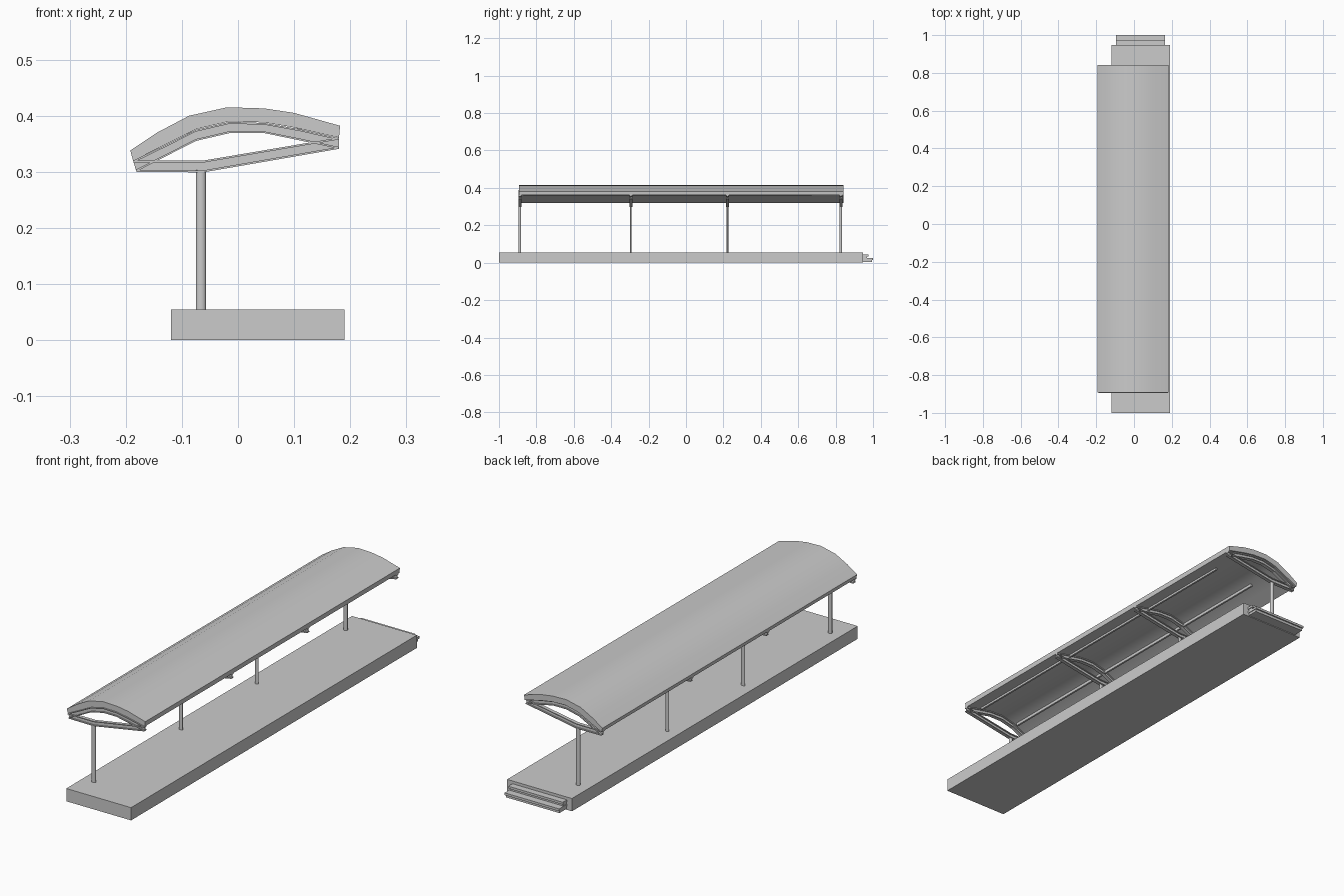
import bpy, bmesh, math

if "Cube" in bpy.data.objects:
    bpy.data.objects.remove(bpy.data.objects["Cube"])


def finish(bm, name):
    bmesh.ops.recalc_face_normals(bm, faces=bm.faces)
    me = bpy.data.meshes.new(name)
    bm.to_mesh(me)
    bm.free()
    ob = bpy.data.objects.new(name, me)
    bpy.context.collection.objects.link(ob)
    return ob


def add_strip(bm, top, bottom, y0, y1):
    """Closed band between two x-z polylines, running from y0 to y1."""
    rings = []
    for (xt, zt), (xb, zb) in zip(top, bottom):
        rings.append([bm.verts.new(c) for c in
                      ((xt, y0, zt), (xt, y1, zt), (xb, y1, zb), (xb, y0, zb))])
    for a, b in zip(rings, rings[1:]):
        for i in range(4):
            j = (i + 1) % 4
            bm.faces.new((a[i], a[j], b[j], b[i]))
    bm.faces.new(rings[0])
    bm.faces.new(rings[-1][::-1])


def box(name, x0, x1, y0, y1, z0, z1):
    bm = bmesh.new()
    add_strip(bm, [(x0, z1), (x1, z1)], [(x0, z0), (x1, z0)], y0, y1)
    return finish(bm, name)


def mix(a, b, t):
    return [(p[0] + (q[0] - p[0]) * t, p[1] + (q[1] - p[1]) * t) for p, q in zip(a, b)]


def i_beam(name, top, bottom, y, width):
    """Web with a flange along the top and bottom edges."""
    bm = bmesh.new()
    for t0, t1, w in ((0, 0.17, width), (0.17, 0.83, width * 0.25), (0.83, 1, width)):
        add_strip(bm, mix(top, bottom, t0), mix(top, bottom, t1), y - w / 2, y + w / 2)
    return finish(bm, name)


# Platform and the two end steps with overhanging treads
box("platform", -0.119, 0.19, -1, 0.947, 0, 0.055)
for i, (y, z) in enumerate(((0.975, 0.043), (1.0, 0.024))):
    box(f"step_tread_{i}", -0.095, 0.165, 0.94, y, z - 0.01, z)
    box(f"step_riser_{i}", -0.092, 0.162, 0.94, y - 0.006, 0.003, z - 0.01)

# Curved roof
roof_top = [(-0.192, 0.338), (-0.144, 0.370), (-0.087, 0.400), (-0.019, 0.415),
            (0.047, 0.413), (0.10, 0.405), (0.182, 0.382)]
roof_under = [(-0.187, 0.320), (-0.135, 0.346), (-0.075, 0.376), (-0.015, 0.390),
              (0.047, 0.388), (0.10, 0.379), (0.180, 0.361)]
bm = bmesh.new()
add_strip(bm, roof_top, roof_under, -0.892, 0.843)
roof = finish(bm, "roof")
bpy.context.view_layer.objects.active = roof
roof.select_set(True)
bpy.ops.object.shade_smooth_by_angle(angle=math.radians(30))

# Frames: arched upper chord, bent lower chord, post
arch_top = [(-0.187, 0.320), (-0.135, 0.345), (-0.075, 0.375), (-0.015, 0.389),
            (0.047, 0.387), (0.11, 0.376), (0.180, 0.360)]
arch_bottom = [(-0.180, 0.301), (-0.130, 0.327), (-0.075, 0.355), (-0.015, 0.369),
               (0.047, 0.369), (0.11, 0.356), (0.180, 0.341)]
chord_top = [(-0.187, 0.320), (-0.062, 0.320), (0.180, 0.361)]
chord_bottom = [(-0.181, 0.300), (-0.062, 0.299), (0.180, 0.341)]
for i, y in enumerate((-0.888, -0.295, 0.222, 0.828)):
    i_beam(f"roof_arch_{i}", arch_top, arch_bottom, y, 0.016)
    i_beam(f"lower_chord_{i}", chord_top, chord_bottom, y, 0.0155)
    depth = 0.014 if i in (0, 3) else 0.009
    bpy.ops.mesh.primitive_cylinder_add(vertices=16, radius=1, depth=0.25,
                                        location=(-0.066, y, 0.178))
    post = bpy.context.object
    post.name = f"post_{i}"
    post.scale = (0.009, depth / 2, 1)
    bpy.ops.object.shade_smooth_by_angle(angle=math.radians(40))

# Purlins under the roof
for name, x, z in (("purlin_right", 0.109, 0.373), ("purlin_left", -0.086, 0.366)):
    box(name, x - 0.004, x + 0.004, -0.87, 0.67, z - 0.006, z + 0.008)
